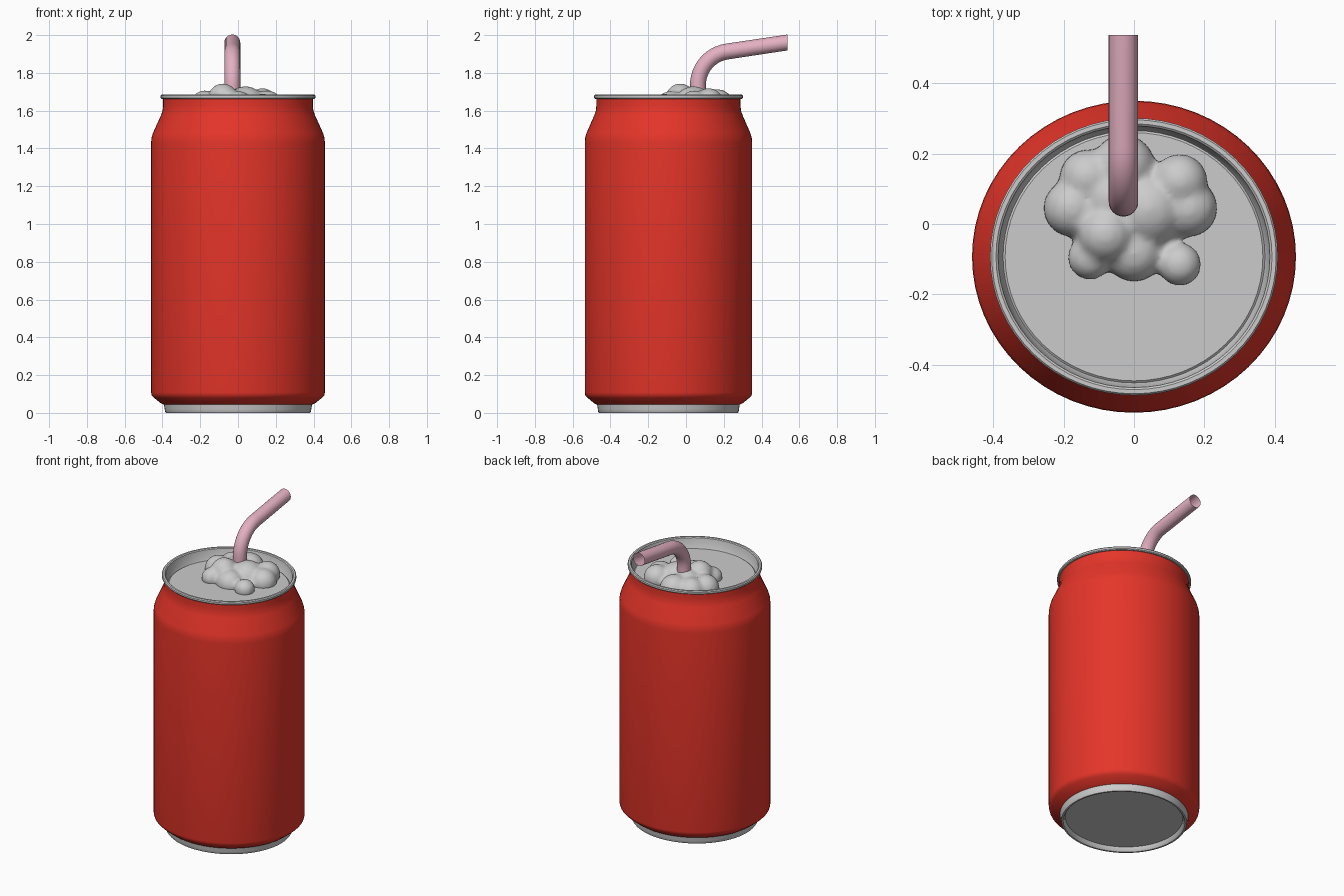
import bpy, bmesh, math
from mathutils import Vector

if "Cube" in bpy.data.objects:
    bpy.data.objects.remove(bpy.data.objects["Cube"])

CY = -0.093        # can axis in y
SQUASH = 0.963     # can is slightly narrower front to back
SEGS = 64


def material(name, rgb):
    m = bpy.data.materials.new(name)
    m.diffuse_color = (*rgb, 1)
    m.use_nodes = True
    m.node_tree.nodes["Principled BSDF"].inputs["Base Color"].default_value = m.diffuse_color
    return m


def finish(name, bm, mat=None, angle=35):
    bmesh.ops.recalc_face_normals(bm, faces=bm.faces)
    me = bpy.data.meshes.new(name)
    bm.to_mesh(me)
    bm.free()
    ob = bpy.data.objects.new(name, me)
    bpy.context.collection.objects.link(ob)
    if mat:
        me.materials.append(mat)
    bpy.ops.object.select_all(action='DESELECT')
    ob.select_set(True)
    bpy.context.view_layer.objects.active = ob
    bpy.ops.object.shade_smooth_by_angle(angle=math.radians(angle))
    return ob


def lathe(name, profile, mat=None):
    """Spin a (radius, z) profile around the can axis; radius 0 closes with a cap."""
    bm = bmesh.new()
    rings = []
    for r, z in profile:
        if r == 0:
            rings.append([bm.verts.new((0, CY, z))] * SEGS)
            continue
        rings.append([bm.verts.new((r * math.cos(2 * math.pi * i / SEGS),
                                    CY + SQUASH * r * math.sin(2 * math.pi * i / SEGS), z))
                      for i in range(SEGS)])
    for a, b in zip(rings, rings[1:]):
        for i in range(SEGS):
            j = (i + 1) % SEGS
            bm.faces.new(list(dict.fromkeys((a[i], a[j], b[j], b[i]))))
    return finish(name, bm, mat)


red = material("red_paint", (0.78, 0.035, 0.022))
pink = material("pink_plastic", (0.78, 0.44, 0.54))

# Painted body with tapered foot and neck
lathe("can_body", [(0.385, 0.04), (0.41, 0.052), (0.445, 0.08), (0.457, 0.092), (0.46, 0.108),
                   (0.46, 1.43), (0.458, 1.455), (0.451, 1.48), (0.408, 1.575),
                   (0.399, 1.60), (0.396, 1.63), (0.396, 1.668)], red)

# Bare metal base with recessed underside
lathe("can_base", [(0.392, 0.044), (0.388, 0.02), (0.386, 0.006), (0.382, 0.0),
                   (0.372, 0.0), (0.365, 0.006), (0.358, 0.028), (0, 0.028)])

# Rolled rim and sunken lid
lathe("can_lid", [(0.394, 1.663), (0.404, 1.663), (0.409, 1.668), (0.409, 1.679),
                  (0.404, 1.685), (0.392, 1.685), (0.386, 1.680), (0.376, 1.618),
                  (0.372, 1.612), (0.366, 1.617), (0, 1.617)])

# Foam: overlapping blobs fused by remeshing (x, y, z, radius)
blobs = [(-0.175, 0.045, 1.625, 0.083), (-0.03, 0.165, 1.625, 0.09), (0.155, 0.045, 1.625, 0.083),
         (0.13, -0.115, 1.63, 0.062), (-0.125, -0.095, 1.63, 0.064), (0.0, -0.08, 1.62, 0.085),
         (-0.08, -0.03, 1.665, 0.08), (0.13, 0.12, 1.64, 0.08), (-0.13, 0.13, 1.625, 0.083),
         (0.04, 0.04, 1.62, 0.11), (-0.06, 0.07, 1.62, 0.10)]
bm = bmesh.new()
for x, y, z, r in blobs:
    vs = bmesh.ops.create_icosphere(bm, subdivisions=3, radius=r)['verts']
    bmesh.ops.translate(bm, verts=vs, vec=(x, y, z))
for v in bm.verts:
    v.co.z = max(v.co.z, 1.595)
foam = finish("foam", bm, None, 180)
remesh = foam.modifiers.new("fuse", 'REMESH')
remesh.mode = 'VOXEL'
remesh.voxel_size = 0.012
remesh.use_smooth_shade = True
soften = foam.modifiers.new("soften", 'SMOOTH')
soften.factor = 0.5
soften.iterations = 6

# Bent straw: upright, an arc, then a gently rising mouthpiece
SX, SY, BEND_Z, BEND_R, R = -0.03, 0.063, 1.735, 0.18, 0.042
tilt = math.radians(8.5)
path = [Vector((SX, SY, 1.60))]
for k in range(13):
    a = (math.pi / 2 - tilt) * k / 12
    path.append(Vector((SX, SY + BEND_R * (1 - math.cos(a)), BEND_Z + BEND_R * math.sin(a))))
end_y = 0.537
path.append(Vector((SX, end_y, path[-1].z + (end_y - path[-1].y) * math.tan(tilt))))
bm = bmesh.new()
rings = []
for k, p in enumerate(path):
    a = (math.pi / 2 - tilt) * min(max(k - 1, 0), 12) / 12
    if k == len(path) - 1:
        a = math.pi / 2                      # mouth is cut square to y
    out = Vector((0, math.cos(a), -math.sin(a)))
    rings.append([bm.verts.new(p + R * (math.cos(t) * Vector((1, 0, 0)) + math.sin(t) * out))
                  for t in (2 * math.pi * i / 24 for i in range(24))])
for a, b in zip(rings, rings[1:]):
    for i in range(24):
        j = (i + 1) % 24
        bm.faces.new((a[i], a[j], b[j], b[i]))
finish("straw", bm, pink, 60)
